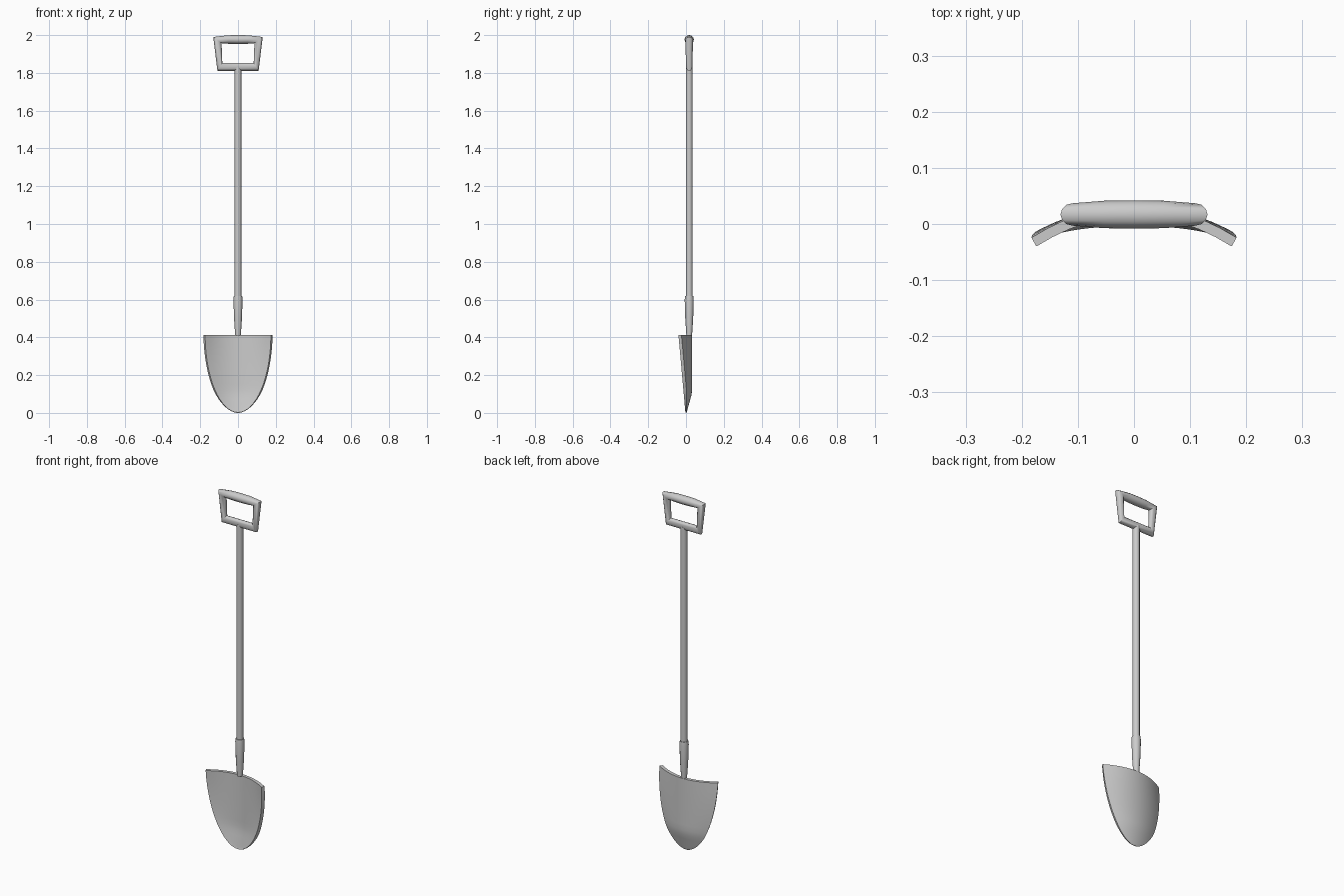
import bpy, math
from mathutils import Vector

if "Cube" in bpy.data.objects:
    bpy.data.objects.remove(bpy.data.objects["Cube"])

CY = 0.017   # depth of the shaft axis


def make_object(name, verts, faces, angle=40):
    mesh = bpy.data.meshes.new(name)
    mesh.from_pydata(verts, [], faces)
    mesh.update()
    obj = bpy.data.objects.new(name, mesh)
    bpy.context.collection.objects.link(obj)
    bpy.ops.object.select_all(action='DESELECT')
    bpy.context.view_layer.objects.active = obj
    obj.select_set(True)
    bpy.ops.object.shade_smooth_by_angle(angle=math.radians(angle))
    return obj


def skin(name, rings, closed=False):
    """Join equal-sized rings of points into a tube, capped unless closed."""
    n, m = len(rings[0]), len(rings)
    verts = [p for r in rings for p in r]
    faces = []
    for i in range(m if closed else m - 1):
        a, b = i * n, (i + 1) % m * n
        for k in range(n):
            j = (k + 1) % n
            faces.append((a + k, a + j, b + j, b + k))
    if not closed:
        faces += [tuple(reversed(range(n))), tuple(range((m - 1) * n, m * n))]
    return make_object(name, verts, faces)


def round_ring(z, r, n=12):
    return [Vector((r * math.cos(2 * math.pi * k / n),
                    CY + r * math.sin(2 * math.pi * k / n), z)) for k in range(n)]


# Shaft and the metal socket at its foot
skin("shaft", [round_ring(0.55, 0.018), round_ring(1.83, 0.018)])
skin("socket", [round_ring(0.41, 0.015), round_ring(0.50, 0.021),
                round_ring(0.60, 0.024), round_ring(0.62, 0.022)])

# Handle: mitred loop given as inner (x, z), outer (x, z), depth radius
half = [((0.05, 1.954), (0.055, 1.999), 0.0245),
        ((0.087, 1.957), (0.131, 1.990), 0.020),
        ((0.083, 1.853), (0.109, 1.811), 0.017)]
loop = [((0, 1.953), (0, 2.0), 0.025)] + half
loop += [((-i[0], i[1]), (-o[0], o[1]), r) for i, o, r in reversed(half)]
rings = []
for (ix, iz), (ox, oz), r in loop:
    ring = []
    for k in range(12):
        a = 2 * math.pi * k / 12
        t = 0.5 + 0.5 * math.cos(a)
        ring.append(Vector((ix + (ox - ix) * t, CY + r * math.sin(a),
                            iz + (oz - iz) * t)))
    rings.append(ring)
skin("handle", rings, closed=True)

# Blade: dished half-ellipse sheet, curving forward at the sides and tip
TOP, W, ROWS, COLS = 0.413, 0.174, 16, 12
verts, faces, weights = [], [], []
for i in range(ROWS):
    a = math.pi / 2 * i / ROWS
    z = TOP - (TOP - 0.004) * math.sin(a)
    w = W * math.cos(a)
    centre = 0.015 - 0.018 * max(0, 1 - z / 0.11)
    edge = -0.003 - 0.037 * z / TOP
    for j in range(COLS + 1):
        u = 2 * j / COLS - 1
        verts.append((w * u, centre - (centre - edge) * u * u, z))
        weights.append(min(1, 0.3 + 0.7 * z / 0.11))
verts.append((0, -0.003, 0.004))
weights.append(0.3)
C = COLS + 1
for i in range(ROWS - 1):
    for j in range(COLS):
        p = i * C + j
        faces.append((p, p + C, p + C + 1, p + 1))
last = (ROWS - 1) * C
faces += [(last + j, len(verts) - 1, last + j + 1) for j in range(COLS)]
blade = make_object("blade", verts, faces)
group = blade.vertex_groups.new(name="thickness")
for i, wgt in enumerate(weights):
    group.add([i], wgt, 'REPLACE')
mod = blade.modifiers.new("thickness", 'SOLIDIFY')
mod.thickness = 0.018
mod.offset = -1
mod.vertex_group = "thickness"
bpy.ops.object.modifier_apply(modifier=mod.name)
# level the top rim and bottom tip
for v in blade.data.vertices:
    if v.co.z > 0.405:
        v.co.z = TOP
lowest = min(v.co.z for v in blade.data.vertices)
for v in blade.data.vertices:
    if v.co.z < 0.05:
        v.co.z -= lowest * (1 - v.co.z / 0.05)
bpy.ops.object.shade_smooth_by_angle(angle=math.radians(40))
